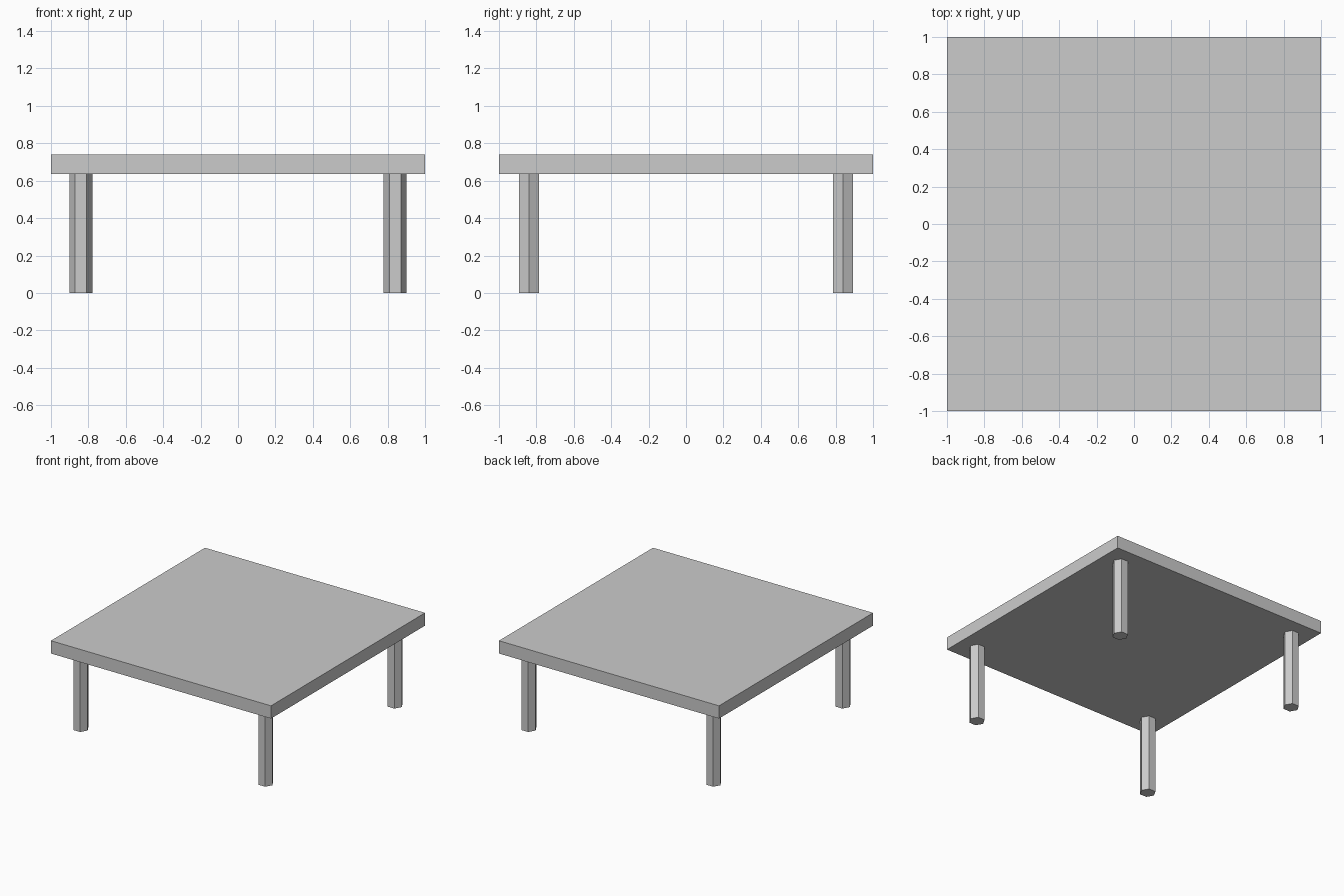
import bpy
from math import radians

if "Cube" in bpy.data.objects:
    bpy.data.objects.remove(bpy.data.objects["Cube"])

LEG_HEIGHT = 0.635
TOP_THICKNESS = 0.105
LEG_OFFSET = 0.84
LEG_RADIUS = 0.061

# Square table top
bpy.ops.mesh.primitive_cube_add(size=1, location=(0, 0, LEG_HEIGHT + TOP_THICKNESS / 2))
top = bpy.context.object
top.name = "table_top"
top.scale = (2, 2, TOP_THICKNESS)
bpy.ops.object.transform_apply(location=False, rotation=False, scale=True)


# Hexagonal leg, with corners pointing along x
def add_leg(name, x, y):
    bpy.ops.mesh.primitive_cylinder_add(
        vertices=6, radius=LEG_RADIUS, depth=LEG_HEIGHT,
        location=(x, y, LEG_HEIGHT / 2), rotation=(0, 0, radians(30)))
    bpy.context.object.name = name


for depth_name, sy in (("front", -1), ("back", 1)):
    for side_name, sx in (("left", -1), ("right", 1)):
        add_leg(f"{depth_name}_{side_name}_leg", sx * LEG_OFFSET, sy * LEG_OFFSET)
